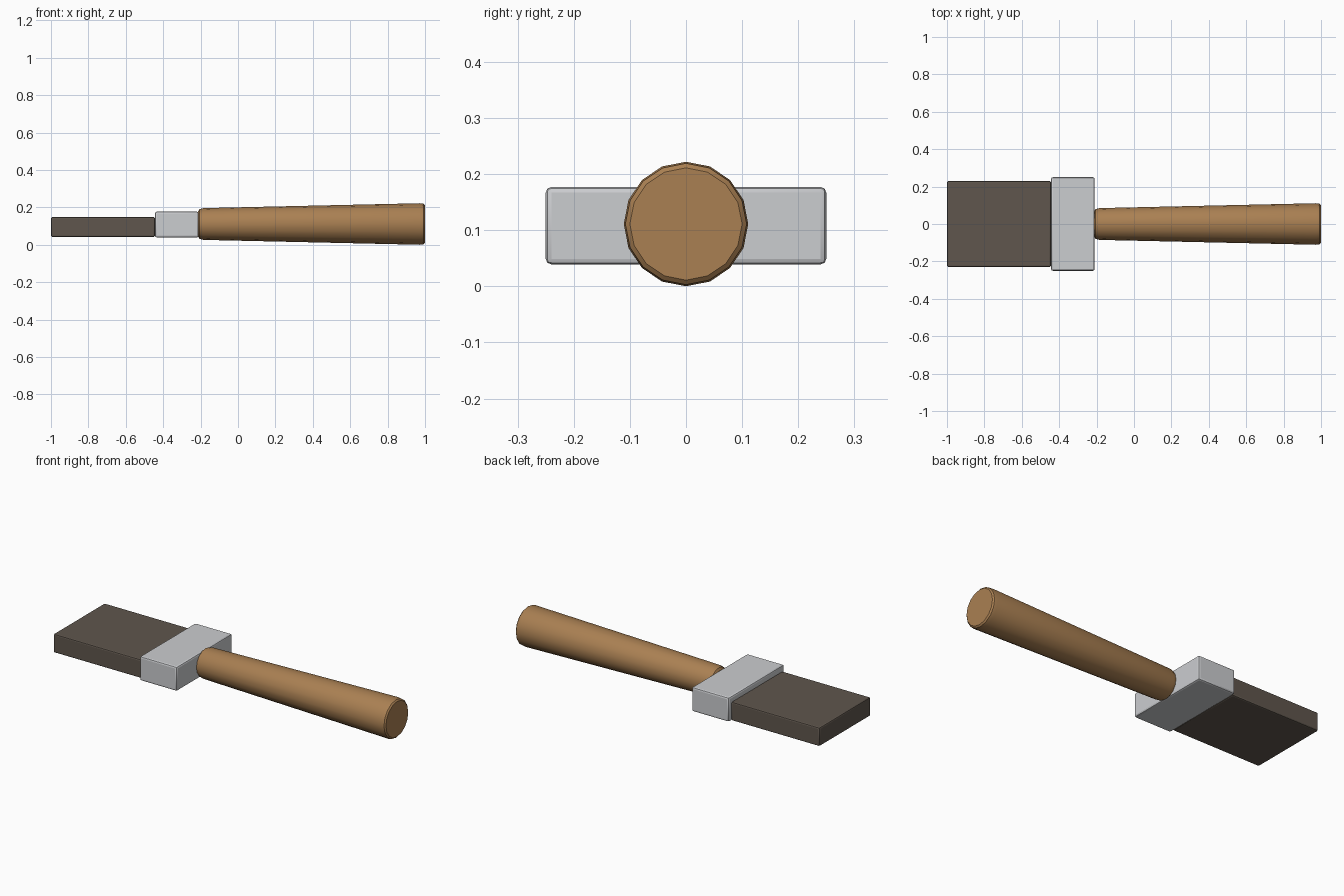
import bpy
import bmesh
import math
from mathutils import Matrix, Vector

cube = bpy.data.objects.get("Cube")
if cube:
    bpy.data.objects.remove(cube, do_unlink=True)


def material(name, color):
    mat = bpy.data.materials.new(name)
    mat.use_nodes = True
    mat.diffuse_color = (*color, 1)
    bsdf = mat.node_tree.nodes["Principled BSDF"]
    bsdf.inputs["Base Color"].default_value = (*color, 1)
    bsdf.inputs["Roughness"].default_value = 0.6
    return mat


def finish(bm, name, mat, angle):
    bmesh.ops.recalc_face_normals(bm, faces=bm.faces)
    mesh = bpy.data.meshes.new(name)
    bm.to_mesh(mesh)
    bm.free()
    mesh.materials.append(mat)
    obj = bpy.data.objects.new(name, mesh)
    bpy.context.collection.objects.link(obj)
    bpy.ops.object.select_all(action='DESELECT')
    obj.select_set(True)
    bpy.context.view_layer.objects.active = obj
    bpy.ops.object.shade_smooth_by_angle(angle=math.radians(angle))
    return obj


def block(name, low, high, bevel, mat):
    """Box between two corners with softened edges."""
    low, high = Vector(low), Vector(high)
    bm = bmesh.new()
    bmesh.ops.create_cube(bm, size=1)
    bmesh.ops.scale(bm, vec=high - low, verts=bm.verts)
    bmesh.ops.translate(bm, vec=(low + high) / 2, verts=bm.verts)
    bmesh.ops.bevel(bm, geom=bm.edges[:], offset=bevel, segments=2,
                    profile=0.5, affect='EDGES')
    return finish(bm, name, mat, 20)


def lathe_x(name, profile, sides, height, mat):
    """Rings of (x, radius) joined along the x axis and capped."""
    bm = bmesh.new()
    rings = []
    for x, radius in profile:
        ring = []
        for i in range(sides):
            a = math.tau * i / sides
            ring.append(bm.verts.new((x, radius * math.sin(a),
                                      height + radius * math.cos(a))))
        rings.append(ring)
    for a, b in zip(rings, rings[1:]):
        for i in range(sides):
            j = (i + 1) % sides
            bm.faces.new((a[i], a[j], b[j], b[i]))
    bm.faces.new(rings[0])
    bm.faces.new(rings[-1])
    return finish(bm, name, mat, 30)


wood = material("warm wood", (0.40, 0.215, 0.085))
metal = material("pale metal", (0.60, 0.61, 0.63))
bristle = material("dark bristle", (0.115, 0.093, 0.074))

# Bristle pad and metal collar
block("bristles", (-1, -0.23, 0.042), (-0.444, 0.23, 0.148), 0.008, bristle)
block("ferrule", (-0.444, -0.25, 0.039), (-0.21, 0.25, 0.177), 0.01, metal)

# Tapered round handle with rounded rims
lathe_x("handle",
        [(-0.213, 0.068), (-0.206, 0.079), (-0.185, 0.085),
         (0.974, 0.111), (0.993, 0.108), (1.0, 0.1)],
        16, 0.111, wood)
